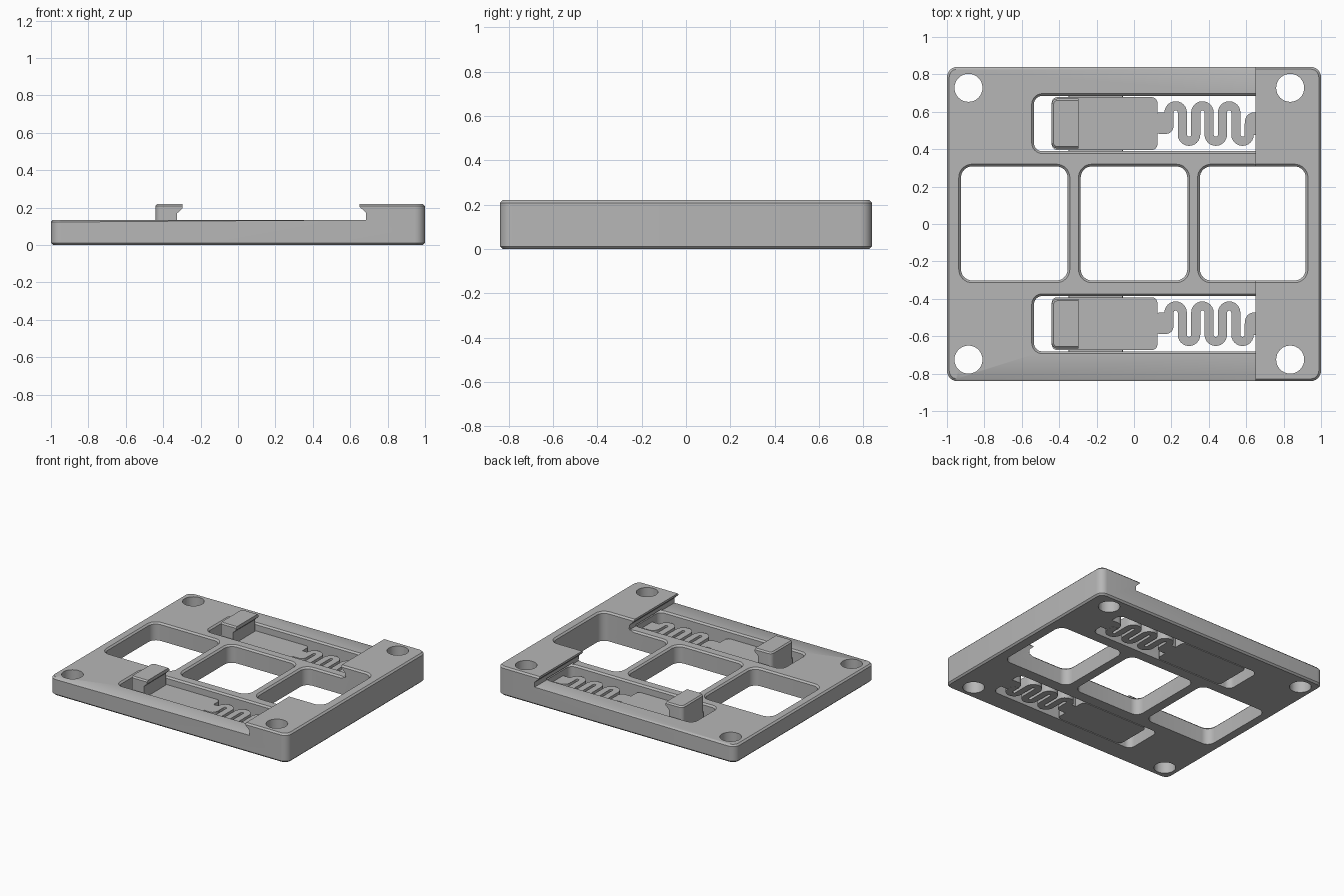
import bpy, bmesh, math

if "Cube" in bpy.data.objects:
    bpy.data.objects.remove(bpy.data.objects["Cube"])

grey = bpy.data.materials.new("plain_grey")
grey.use_nodes = True
grey.diffuse_color = (0.47, 0.47, 0.47, 1)
grey.node_tree.nodes["Principled BSDF"].inputs["Base Color"].default_value = grey.diffuse_color

# Main heights
PLATE, TOP, ARM, RIM = 0.135, 0.22, 0.08, 0.012


def finish(name, bm):
    bmesh.ops.recalc_face_normals(bm, faces=bm.faces[:])
    mesh = bpy.data.meshes.new(name)
    bm.to_mesh(mesh)
    bm.free()
    mesh.materials.append(grey)
    ob = bpy.data.objects.new(name, mesh)
    bpy.context.collection.objects.link(ob)
    return ob


def smooth(ob):
    bpy.ops.object.select_all(action='DESELECT')
    ob.select_set(True)
    bpy.context.view_layer.objects.active = ob
    bpy.ops.object.shade_smooth_by_angle(angle=math.radians(30))


def rounded_block(name, x0, x1, y0, y1, r, levels):
    """Loft of rounded rectangles; levels are (height, outward offset)."""
    bm = bmesh.new()
    rings = []
    for z, grow in levels:
        ring = []
        for i, (cx, cy) in enumerate([(x1 - r, y1 - r), (x0 + r, y1 - r),
                                      (x0 + r, y0 + r), (x1 - r, y0 + r)]):
            for k in range(9):
                a = math.pi / 2 * (i + k / 8)
                ring.append(bm.verts.new((cx + (r + grow) * math.cos(a),
                                          cy + (r + grow) * math.sin(a), z)))
        rings.append(ring)
    for low, high in zip(rings, rings[1:]):
        for i in range(len(low)):
            j = (i + 1) % len(low)
            bm.faces.new((low[i], low[j], high[j], high[i]))
    bm.faces.new(rings[0])
    bm.faces.new(rings[-1])
    return finish(name, bm)


def profile_block(name, profile, half, cy, corners, radius, rims, lips, rim):
    """Side profile extruded along y, with round corners and chamfered rims."""
    bm = bmesh.new()
    ends = [[bm.verts.new((x, cy + s * half, z)) for x, z in profile] for s in (-1, 1)]
    a, b = ends
    for i in range(len(a)):
        j = (i + 1) % len(a)
        bm.faces.new((a[i], a[j], b[j], b[i]))
    bm.faces.new(a)
    bm.faces.new(b)
    bmesh.ops.recalc_face_normals(bm, faces=bm.faces[:])

    def near(v, values):
        return any(abs(v - w) < 1e-4 for w in values)

    upright = [e for e in bm.edges
               if abs(e.verts[0].co.z - e.verts[1].co.z) > 0.05
               and all(near(v.co.x, corners) for v in e.verts)]
    bmesh.ops.bevel(bm, geom=upright, offset=radius, segments=6, profile=0.5,
                    affect='EDGES')
    edges = [e for e in bm.edges
             if any(all(near(v.co.z, [z]) for v in e.verts) for z in rims)
             and not all(near(v.co.x, lips) for v in e.verts)]
    bmesh.ops.bevel(bm, geom=edges, offset=rim, segments=1, profile=0.5,
                    affect='EDGES')
    return finish(name, bm)


def ribbon(name, path, width, z0, z1):
    """Constant-width strip following a flat path."""
    bm = bmesh.new()
    rows = []
    for i, (x, y) in enumerate(path):
        px, py = path[max(i - 1, 0)]
        qx, qy = path[min(i + 1, len(path) - 1)]
        n = math.hypot(qx - px, qy - py)
        nx, ny = -(qy - py) / n * width / 2, (qx - px) / n * width / 2
        rows.append([bm.verts.new(c) for c in (
            (x + nx, y + ny, z0), (x - nx, y - ny, z0),
            (x - nx, y - ny, z1), (x + nx, y + ny, z1))])
    for p, q in zip(rows, rows[1:]):
        for k in range(4):
            m = (k + 1) % 4
            bm.faces.new((p[k], p[m], q[m], q[k]))
    bm.faces.new(rows[0])
    bm.faces.new(rows[-1])
    return finish(name, bm)


# Base plate with raised end block and overhanging lip
plate = profile_block(
    "base_plate",
    [(-1, 0), (1, 0), (1, TOP), (0.65, TOP), (0.65, 0.205),
     (0.685, 0.172), (0.685, PLATE), (-1, PLATE)],
    0.84, 0, (-1, 1), 0.055, (0, PLATE, TOP), (0.65, 0.685), RIM)

# Cutters: windows, slots and screw holes
cutters = []


def flare(top):
    return [(-0.1, 0), (top - RIM, 0), (top + 0.01, RIM + 0.01)]


for x0, x1, top in ((-0.925, -0.355, PLATE), (-0.285, 0.285, PLATE), (0.352, 0.918, TOP)):
    cutters.append(rounded_block("window_cutter", x0, x1, -0.302, 0.308, 0.06, flare(top)))
cutters.append(rounded_block("window_rim_cutter", 0.352, 0.7, -0.302, 0.308, 0.06,
                             flare(PLATE)))
SLOTS = (0.537, -0.533)
for cy in SLOTS:
    cutters.append(rounded_block("slot_cutter", -0.535, 0.7, cy - 0.148, cy + 0.148,
                                 0.045, flare(PLATE)))
for x in (-0.885, 0.835):
    for y in (-0.725, 0.728):
        cutters.append(rounded_block("screw_hole_cutter", x - 0.075, x + 0.075,
                                     y - 0.075, y + 0.075, 0.0749,
                                     [(-0.1, 0), (0.4, 0)]))
for c in cutters:
    mod = plate.modifiers.new("cut", 'BOOLEAN')
    mod.operation = 'DIFFERENCE'
    mod.solver = 'EXACT'
    mod.object = c
bpy.context.view_layer.update()
deps = bpy.context.evaluated_depsgraph_get()
cut_mesh = bpy.data.meshes.new_from_object(plate.evaluated_get(deps))
plate.modifiers.clear()
plate.data = cut_mesh
for c in cutters:
    bpy.data.objects.remove(c)
smooth(plate)

# Serpentine spring centre line
PITCH, X0, R = 0.0715, 0.187, 0.03575
wave = [(X0, 0)]
for n in range(6):
    s = 1 if n % 2 == 0 else -1
    cx = X0 + PITCH * (n + 0.5)
    for k in range(13):
        a = math.pi * (1 - k / 12)
        wave.append((cx + R * math.cos(a), s * (0.059 + R * math.sin(a))))
wave.append((X0 + PITCH * 6, 0))

# Two sprung sliding clamps
for side, cy in zip(("back", "front"), SLOTS):
    parts = [
        rounded_block(side + "_slider", -0.44, 0.125, cy - 0.141, cy + 0.141, 0.03,
                      [(0, 0), (ARM, 0)]),
        profile_block(side + "_hook",
                      [(-0.44, 0.06), (-0.325, 0.06), (-0.325, 0.17), (-0.298, 0.195),
                       (-0.298, TOP), (-0.44, TOP)],
                      0.133, cy, (-0.44,), 0.03, (TOP,), (-0.298,), 0.01),
        ribbon(side + "_spring", [(x, y + cy) for x, y in wave], 0.049, 0, ARM),
        rounded_block(side + "_spring_neck", 0.1, 0.211, cy - 0.055, cy + 0.06, 0.04,
                      [(0, 0), (ARM, 0)]),
        rounded_block(side + "_spring_anchor", 0.593, 0.74, cy - 0.06, cy + 0.06, 0.05,
                      [(0.001, 0), (ARM, 0)]),
    ]
    # Guide ribs on both sides of the slider
    for s in (-1, 1):
        y = cy + s * 0.14
        parts.append(rounded_block(side + "_guide_rib", -0.35, -0.06, y - 0.012,
                                   y + 0.012, 0.003,
                                   [(0.02, -0.002), (0.035, 0), (0.05, 0), (0.065, -0.002)]))
    for p in parts:
        smooth(p)
